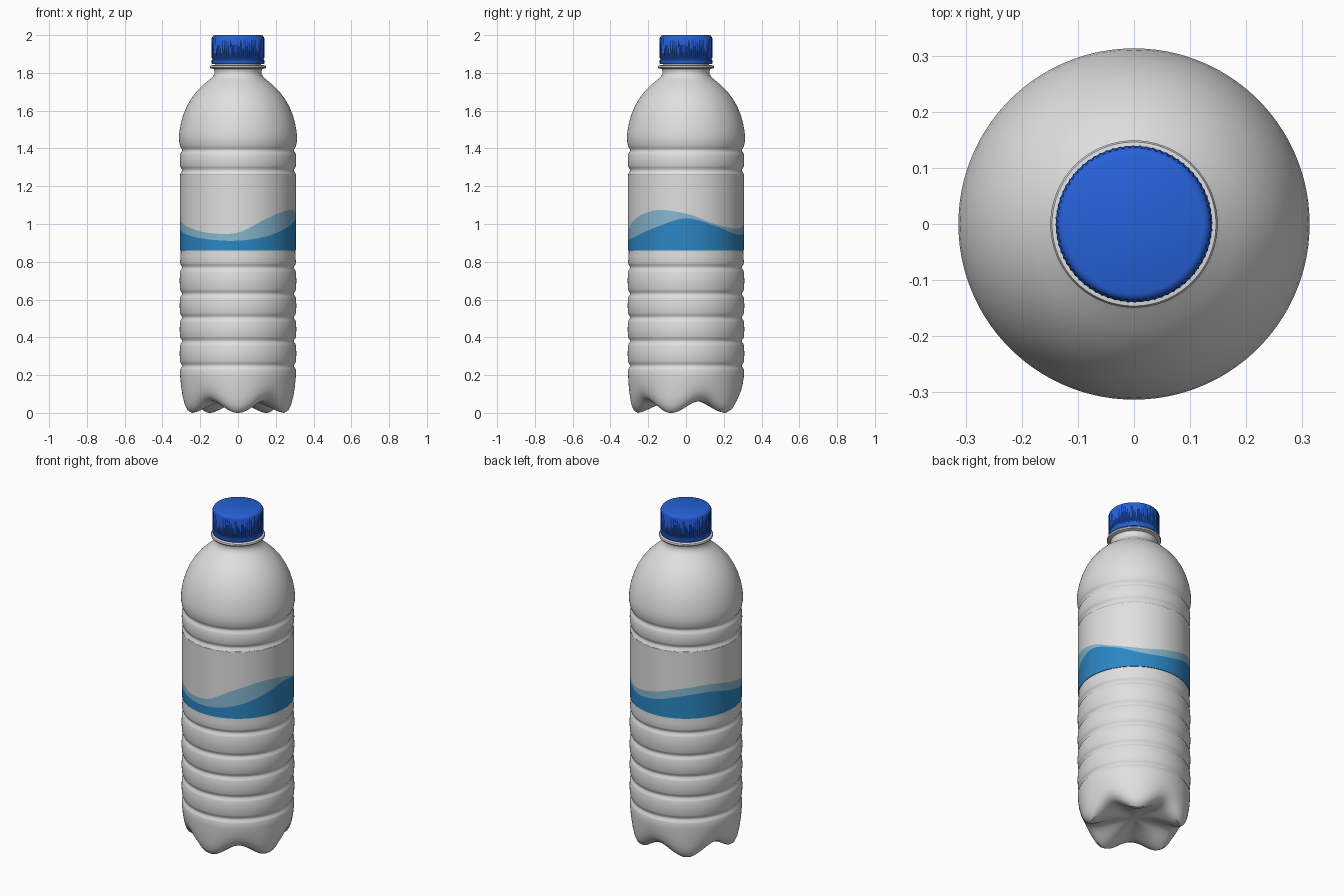
import bpy, math

if "Cube" in bpy.data.objects:
    bpy.data.objects.remove(bpy.data.objects["Cube"])

def material(name, rgb):
    m = bpy.data.materials.new(name)
    m.diffuse_color = (*rgb, 1)
    m.use_nodes = True
    m.node_tree.nodes["Principled BSDF"].inputs["Base Color"].default_value = m.diffuse_color
    return m

PLASTIC = material("clear grey plastic", (0.74, 0.74, 0.75))
CAP = material("cap blue", (0.02, 0.12, 0.70))
WHITE = material("label white", (0.74, 0.74, 0.75))
DEEP = material("label deep blue", (0.025, 0.24, 0.55))
PALE = material("label pale blue", (0.24, 0.48, 0.63))

def loft(name, rings, n, mats, close=True, angle=35):
    """Skin a stack of rings; each ring is a function of angle (0 = front) and step giving (r, z)."""
    verts, faces, idx = [], [], []
    for ring in rings:
        for j in range(n):
            a = 2 * math.pi * j / n
            r, z = ring(a, j)
            verts.append((r * math.sin(a), -r * math.cos(a), z))
    for i in range(len(rings) - 1):
        for j in range(n):
            k = (j + 1) % n
            faces.append((i * n + j, i * n + k, (i + 1) * n + k, (i + 1) * n + j))
            idx.append(i)
    if close:
        faces.append(tuple(reversed(range(n))))
        faces.append(tuple(range((len(rings) - 1) * n, len(rings) * n)))
    me = bpy.data.meshes.new(name)
    me.from_pydata(verts, [], faces)
    for m in mats:
        me.materials.append(m)
    ob = bpy.data.objects.new(name, me)
    bpy.context.collection.objects.link(ob)
    bpy.ops.object.select_all(action='DESELECT')
    ob.select_set(True)
    bpy.context.view_layer.objects.active = ob
    bpy.ops.object.shade_smooth_by_angle(angle=math.radians(angle))
    return ob, idx

def circle(r, z):
    return lambda a, j: (r, z)

# Five-footed base: blend a foot profile with a valley profile around the bottle
foot = [(.01, .075), (.07, .068), (.13, .05), (.19, .024), (.225, .007), (.255, 0),
        (.275, .012), (.288, .04), (.296, .08), (.302, .13), (.306, .19)]
valley = [(.01, .075), (.07, .073), (.13, .068), (.18, .062), (.21, .06), (.238, .063),
          (.26, .073), (.278, .09), (.291, .115), (.300, .15), (.306, .19)]

def petal(f, v):
    def ring(a, j):
        w = 0.5 + 0.5 * math.cos(5 * a)
        return f[0] * w + v[0] * (1 - w), f[1] * w + v[1] * (1 - w)
    return ring

rings = [petal(f, v) for f, v in zip(foot, valley)]

# Ribbed wall: narrow grooves between slightly bulging bands
def groove(z):
    return [(.307, z - .024), (.304, z - .015), (.297, z - .005), (.297, z + .005),
            (.304, z + .015), (.307, z + .024)]

wall = []
low = [.25, .38, .505, .63, .77]
for i, z in enumerate(low):
    wall += groove(z)
    if i < len(low) - 1:
        wall.append((.309, (z + low[i + 1]) / 2))
wall += [(.304, .83), (.303, .86), (.303, 1.25)]
wall += groove(1.285) + [(.308, 1.337)] + groove(1.39)

# Shoulder dome, neck and support ring
wall += [(.311, 1.435), (.313, 1.46), (.310, 1.49), (.302, 1.535), (.289, 1.58), (.270, 1.625),
         (.245, 1.668), (.215, 1.706), (.183, 1.738), (.155, 1.760), (.135, 1.777), (.125, 1.793),
         (.124, 1.808), (.128, 1.820), (.146, 1.825), (.149, 1.832), (.146, 1.839),
         (.122, 1.842), (.122, 1.90)]
rings += [circle(r, z) for r, z in wall]
loft("bottle", rings, 160, [PLASTIC])

# Wrapped label: wave heights every 30 degrees, starting at the front
PALE_TOP = [.955, 1.03, 1.073, 1.055, 1.0, .975, 1.0, 1.04, 1.055, 1.025, .985, .953]
DEEP_TOP = [.912, .935, .985, 1.03, .99, .945, .955, .995, 1.01, .975, .942, .918]

def wave(tab, a):
    t = a / (2 * math.pi) * 12
    i, u = int(t), t - int(t)
    p0, p1, p2, p3 = (tab[(i + k) % 12] for k in (-1, 0, 1, 2))
    return p1 + .5 * u * (p2 - p0 + u * (2 * p0 - 5 * p1 + 4 * p2 - p3
                                         + u * (3 * (p1 - p2) + p3 - p0)))

R = .3065
deep = lambda a, j: (R, wave(DEEP_TOP, a))
pale = lambda a, j: (R, max(wave(PALE_TOP, a), wave(DEEP_TOP, a) + .004))
label, rows = loft("label", [circle(.302, .86), circle(R, .86), deep, pale,
                             circle(R, 1.265), circle(.302, 1.265)], 160,
                   [DEEP, PALE, WHITE], close=False)
for p, row in zip(label.data.polygons, rows):
    p.material_index = [0, 0, 1, 2, 2][row]

# Screw cap: plain tamper band below, finely ribbed grip above
def ribbed(r, z):
    return lambda a, j: (r if j % 4 < 2 else r - .003, z)

cap = [circle(.123, 1.846), circle(.137, 1.846), circle(.139, 1.849), circle(.139, 1.868),
       circle(.135, 1.871), circle(.135, 1.875), ribbed(.140, 1.879), ribbed(.139, 1.984),
       circle(.135, 1.992), circle(.131, 1.997), circle(.124, 2.0)]
loft("cap", cap, 288, [CAP])
